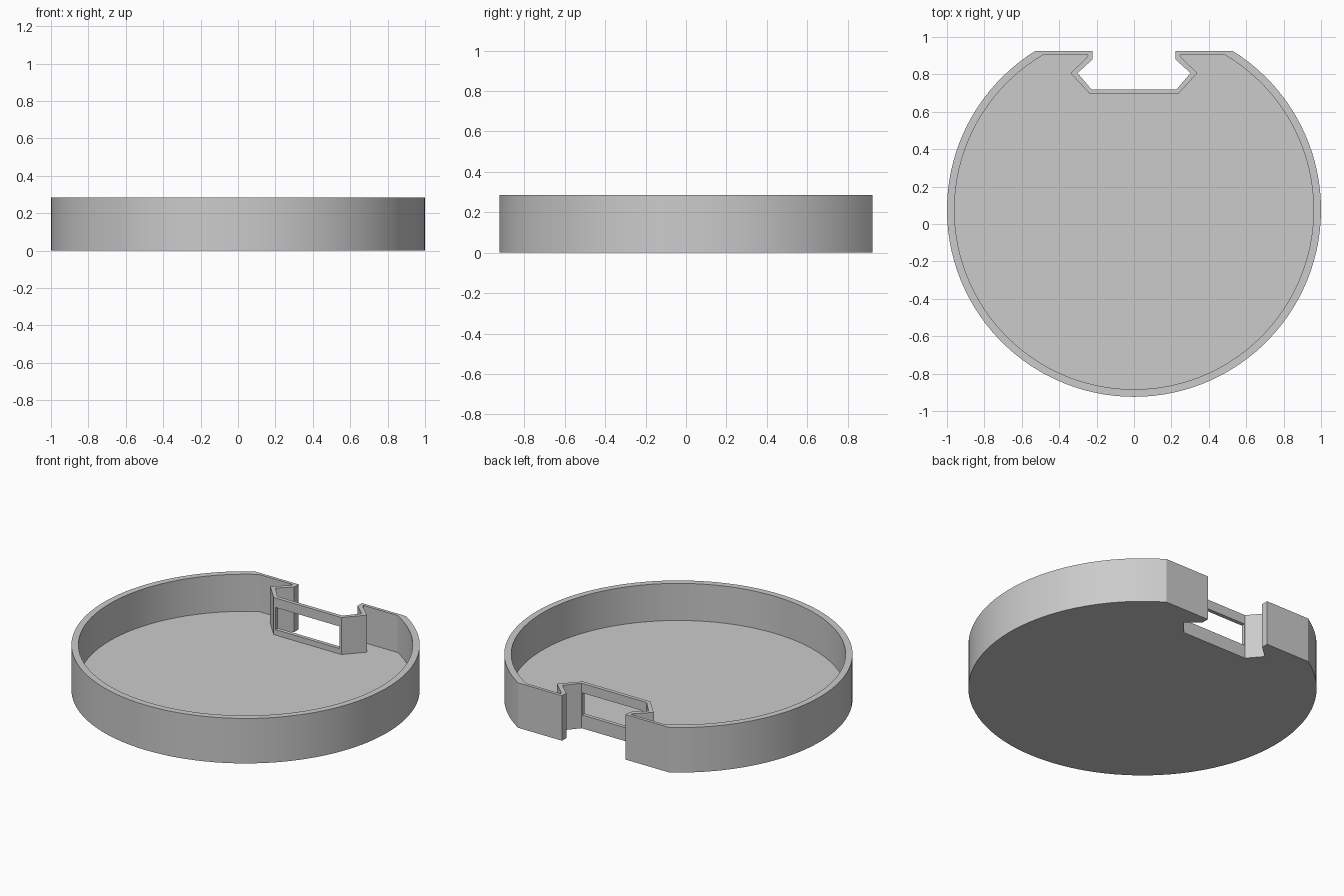
import bpy, bmesh, math
from mathutils import Matrix

cube = bpy.data.objects.get("Cube")
if cube:
    bpy.data.objects.remove(cube, do_unlink=True)

HEIGHT, FLOOR, CENTRE_Y, SEGMENTS = 0.285, 0.05, 0.076, 96

grey = bpy.data.materials.new("light_grey")
grey.use_nodes = True
grey.diffuse_color = (0.6, 0.6, 0.6, 1)
grey.node_tree.nodes["Principled BSDF"].inputs["Base Color"].default_value = (0.6, 0.6, 0.6, 1)


def outline(radius, flat_y, notch):
    """Round outline cut flat at the back, with a mirrored dovetail notch."""
    start = math.asin((flat_y - CENTRE_Y) / radius)
    sweep = math.pi + 2 * start
    angles = [start - sweep * i / SEGMENTS for i in range(SEGMENTS + 1)]
    arc = [(radius * math.cos(a), CENTRE_Y + radius * math.sin(a)) for a in angles]
    return arc + [(-x, y) for x, y in notch] + list(reversed(notch))


def add_object(name, bm):
    bmesh.ops.recalc_face_normals(bm, faces=bm.faces)
    mesh = bpy.data.meshes.new(name)
    bm.to_mesh(mesh)
    bm.free()
    obj = bpy.data.objects.new(name, mesh)
    mesh.materials.append(grey)
    bpy.context.collection.objects.link(obj)
    return obj


# Tray: base, outer wall, rim, inner wall and floor
outer = outline(1.0, 0.924, [(0.222, 0.924), (0.222, 0.88), (0.302, 0.807), (0.228, 0.72)])
inner = outline(0.96, 0.904, [(0.246, 0.904), (0.252, 0.89), (0.339, 0.807), (0.237, 0.696)])
bm = bmesh.new()
loops = [[bm.verts.new((x, y, z)) for x, y in points]
         for points, z in ((outer, 0), (outer, HEIGHT), (inner, HEIGHT), (inner, FLOOR))]
for low, high in zip(loops, loops[1:]):
    for i in range(len(low)):
        bm.faces.new((low[i - 1], low[i], high[i], high[i - 1]))
bm.faces.new(loops[0])
bm.faces.new(loops[-1])
tray = add_object("tray", bm)

# Window through the back wall of the notch
bm = bmesh.new()
bmesh.ops.create_cube(bm, size=1, matrix=Matrix.Translation((0, 0.71, 0.155))
                      @ Matrix.Diagonal((0.448, 0.1, 0.14, 1)))
cutter = add_object("window_cutter", bm)
cutter.hide_render = True
cut = tray.modifiers.new("window", 'BOOLEAN')
cut.operation = 'DIFFERENCE'
cut.solver = 'EXACT'
cut.object = cutter

bpy.ops.object.select_all(action='DESELECT')
tray.select_set(True)
bpy.context.view_layer.objects.active = tray
bpy.ops.object.modifier_apply(modifier=cut.name)
bpy.data.objects.remove(cutter, do_unlink=True)
bpy.ops.object.shade_smooth_by_angle(angle=math.radians(20))
